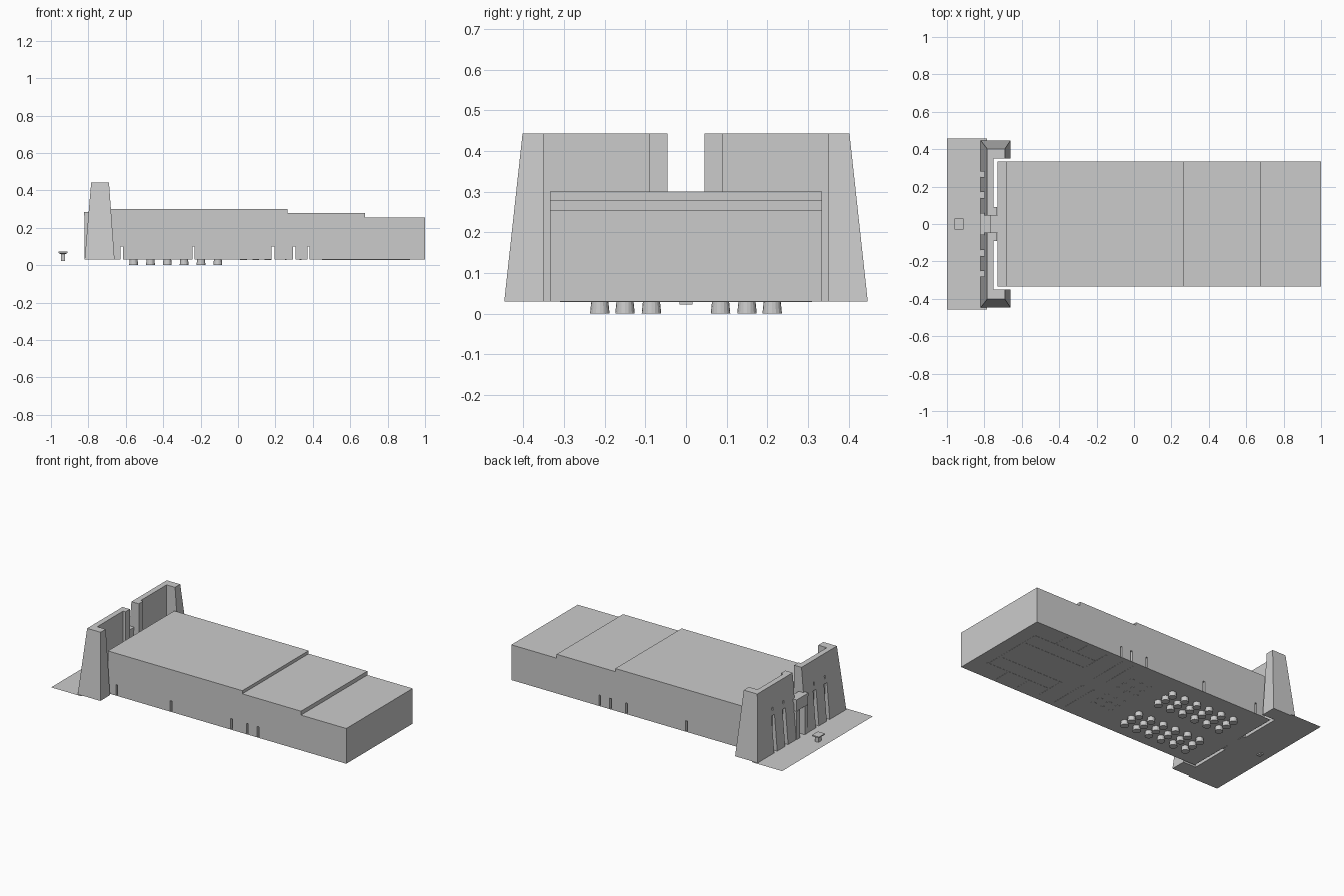
import bpy, bmesh, math

if "Cube" in bpy.data.objects:
    bpy.data.objects.remove(bpy.data.objects["Cube"])

Z0 = 0.03  # floor level


def mesh_object(name, verts, faces):
    me = bpy.data.meshes.new(name)
    me.from_pydata(verts, [], faces)
    bm = bmesh.new()
    bm.from_mesh(me)
    bmesh.ops.recalc_face_normals(bm, faces=bm.faces)
    bm.to_mesh(me)
    bm.free()
    ob = bpy.data.objects.new(name, me)
    bpy.context.collection.objects.link(ob)
    return ob


def frustum(name, b, t, z0, z1):
    """b and t are (x0, x1, y0, y1) rectangles at z0 and z1."""
    v = []
    for r, z in ((b, z0), (t, z1)):
        v += [(r[0], r[2], z), (r[1], r[2], z), (r[1], r[3], z), (r[0], r[3], z)]
    f = [(3, 2, 1, 0), (4, 5, 6, 7)] + [(i, (i + 1) % 4, 4 + (i + 1) % 4, 4 + i) for i in range(4)]
    return mesh_object(name, v, f)


def box(name, x0, x1, y0, y1, z0, z1):
    r = (x0, x1, y0, y1)
    return frustum(name, r, r, z0, z1)


def sheet(name, x0, x1, y0, y1):
    return mesh_object(name, [(x0, y0, Z0), (x1, y0, Z0), (x1, y1, Z0), (x0, y1, Z0)], [(0, 1, 2, 3)])


def cut(ob, cutter):
    cutter.hide_render = True
    cutter.hide_set(True)
    m = ob.modifiers.new("cut", 'BOOLEAN')
    m.operation = 'DIFFERENCE'
    m.solver = 'EXACT'
    m.object = cutter


def column(name, x, y, z0, z1, r0, r1):
    n = 16
    ring = [(math.cos(2 * math.pi * i / n), math.sin(2 * math.pi * i / n)) for i in range(n)]
    v = [(x + r * c, y + r * s, z) for r, z in ((r0, z0), (r1, z1)) for c, s in ring]
    f = [tuple(range(n)), tuple(range(n, 2 * n))]
    f += [(i, (i + 1) % n, n + (i + 1) % n, n + i) for i in range(n)]
    return mesh_object(name, v, f)


def span(y0, y1, s):
    return tuple(sorted((y0 * s, y1 * s)))


# temple body: stepped roof profile pulled across y
prof = [(-0.685, Z0), (1, Z0), (1, 0.255), (0.68, 0.255), (0.68, 0.28),
        (0.265, 0.28), (0.265, 0.30), (-0.685, 0.30)]
n = len(prof)
body = mesh_object("temple_body", [(x, y, z) for y in (-0.335, 0.335) for x, z in prof],
                   [tuple(range(n)), tuple(range(n, 2 * n))]
                   + [(i, (i + 1) % n, n + (i + 1) % n, n + i) for i in range(n)])

# side doorways running right through the body
for x, w in ((-0.622, 0.013), (-0.238, 0.013), (0.187, 0.014), (0.30, 0.013), (0.376, 0.011)):
    cut(body, box("side_door_cutter", x - w / 2, x + w / 2, -0.5, 0.5, Z0 + 0.001, 0.10))
# main doorway in the facade
cut(body, box("main_door_cutter", -0.8, -0.65, -0.04, 0.04, Z0 + 0.001, 0.22))
# facade window slots
for s in (-1, 1):
    for y in (0.10, 0.165, 0.23):
        cut(body, box("facade_slot_cutter", -0.8, -0.67, *span(y, y + 0.045, s), 0.12, 0.24))

# thin floors
sheet("forecourt_floor", -1, -0.785, -0.458, 0.458)
sheet("hall_porch_floor", -0.73, -0.685, -0.335, 0.335)
sheet("passage_floor", -0.785, -0.73, -0.045, 0.045)

# pair of pylon towers
for s in (-1, 1):
    side = "right" if s < 0 else "left"
    wall = frustum("pylon_wall_" + side, (-0.82, -0.75) + span(0.045, 0.35, s),
                   (-0.785, -0.75) + span(0.045, 0.35, s), Z0, 0.443)
    for y in (0.14, 0.25):
        cut(wall, box("flag_niche_cutter", -0.9, -0.785, *span(y, y + 0.03, s), Z0 - 0.01, 0.26))
        cut(wall, box("window_cutter", -0.9, -0.785, *span(y + 0.008, y + 0.02, s), 0.29, 0.31))
    frustum("pylon_end_" + side, (-0.82, -0.66) + span(0.35, 0.447, s),
            (-0.785, -0.69) + span(0.35, 0.402, s), Z0, 0.443)
    box("pylon_inner_return_" + side, -0.75, -0.733, *span(0.045, 0.09, s), Z0, 0.443)
    # gate jambs between the towers
    box("gate_jamb_" + side, -0.822, -0.77, *span(0.025, 0.058, s), Z0, 0.21)

# gate lintel and cornice
box("gate_lintel", -0.82, -0.77, -0.056, 0.056, 0.21, 0.265)
box("gate_cornice", -0.824, -0.766, -0.06, 0.06, 0.265, 0.285)

# altar on the forecourt
box("altar_stem", -0.947, -0.924, -0.016, 0.016, 0.023, 0.06)
frustum("altar_top", (-0.95, -0.921, -0.02, 0.02), (-0.961, -0.911, -0.03, 0.03), 0.06, 0.066)
box("altar_slab", -0.961, -0.911, -0.03, 0.03, 0.066, 0.073)

# column feet of the big hall reaching below the floor
for i in range(6):
    for y in (0.085, 0.15, 0.212):
        for s in (-1, 1):
            column("hall_column_foot", -0.558 + 0.09 * i, s * y, 0, Z0, 0.024, 0.021)

# faint footings of the rear rooms under the floor
for i in range(3):
    for y in (0.05, 0.11, 0.17):
        for s in (-1, 1):
            column("rear_column_footing", 0.03 + 0.065 * i, s * y, Z0 - 0.001, Z0, 0.018, 0.018)
for s in (-1, 1):
    for x0, x1, y0, y1 in ((0.25, 0.26, 0.05, 0.30), (0.33, 0.34, 0.05, 0.30), (0.45, 0.90, 0.10, 0.11),
                           (0.45, 0.46, 0.11, 0.30), (0.45, 0.92, 0.20, 0.21), (0.60, 0.61, 0.21, 0.31),
                           (0.75, 0.76, 0.21, 0.31), (0.90, 0.91, 0.0, 0.20)):
        box("wall_footing", x0, x1, *span(y0, y1, s), Z0 - 0.001, Z0)
